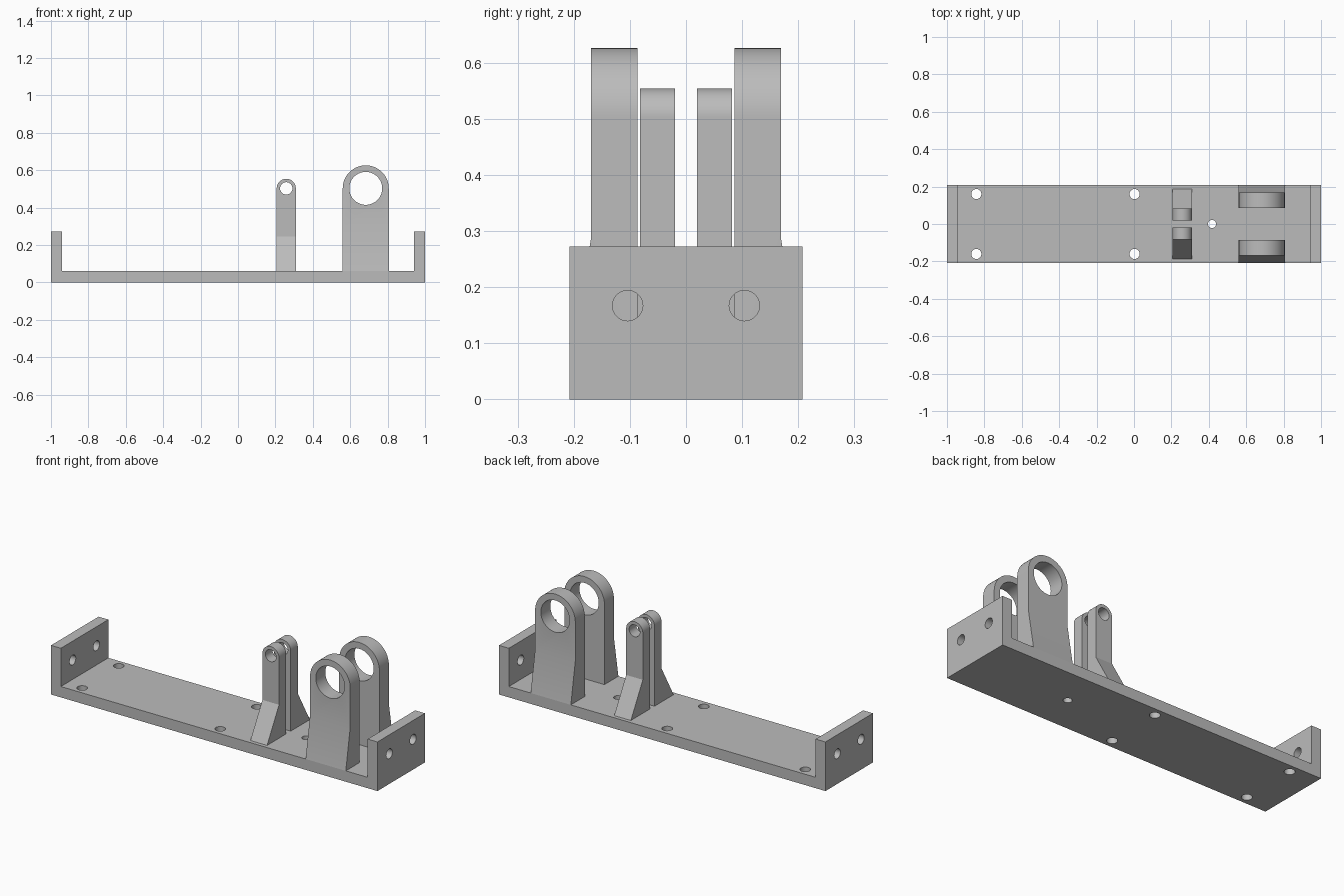
import bpy, bmesh, math
from mathutils import Vector

cube = bpy.data.objects.get("Cube")
if cube:
    bpy.data.objects.remove(cube, do_unlink=True)

# Single flat material
grey = bpy.data.materials.new("machined grey")
grey.use_nodes = True
grey.diffuse_color = (0.5, 0.5, 0.5, 1)
grey.node_tree.nodes["Principled BSDF"].inputs["Base Color"].default_value = grey.diffuse_color


def place(axis, a, b, depth):
    """Map a 2D profile point plus a depth along the axis to 3D."""
    return Vector({"x": (depth, a, b), "y": (a, depth, b), "z": (a, b, depth)}[axis])


def circle(a, b, r, n=64):
    return [(a + r * math.cos(2 * math.pi * i / n), b + r * math.sin(2 * math.pi * i / n))
            for i in range(n)]


def prism(name, profiles, axis, lo, hi):
    """Extrude closed 2D profiles along an axis into one object."""
    bm = bmesh.new()
    for pts in profiles:
        ends = [[bm.verts.new(place(axis, a, b, d)) for a, b in pts] for d in (lo, hi)]
        for ring in ends:
            bm.faces.new(ring)
        for i in range(len(pts)):
            j = (i + 1) % len(pts)
            bm.faces.new((ends[0][i], ends[0][j], ends[1][j], ends[1][i]))
    bmesh.ops.recalc_face_normals(bm, faces=bm.faces)
    mesh = bpy.data.meshes.new(name)
    bm.to_mesh(mesh)
    bm.free()
    mesh.materials.append(grey)
    obj = bpy.data.objects.new(name, mesh)
    bpy.context.collection.objects.link(obj)
    return obj


def activate(obj):
    bpy.ops.object.select_all(action="DESELECT")
    obj.select_set(True)
    bpy.context.view_layer.objects.active = obj


def combine(obj, tool, operation):
    """Apply a boolean and discard the tool object."""
    tool.hide_render = True
    mod = obj.modifiers.new("cut", "BOOLEAN")
    mod.operation, mod.solver, mod.object = operation, "EXACT", tool
    activate(obj)
    bpy.ops.object.modifier_apply(modifier=mod.name)
    bpy.data.objects.remove(tool, do_unlink=True)


def smooth(obj):
    activate(obj)
    bpy.ops.object.shade_smooth_by_angle(angle=math.radians(20))


HALF_W, FLOOR, WALL, WALL_TOP = 0.208, 0.06, 0.06, 0.272
EYE_Z = 0.503

# U-shaped channel: floor with two end walls
inner = 1 - WALL
channel = prism("base_channel", [[(-1, 0), (1, 0), (1, WALL_TOP), (inner, WALL_TOP), (inner, FLOOR),
                                  (-inner, FLOOR), (-inner, WALL_TOP), (-1, WALL_TOP)]],
                "y", -HALF_W, HALF_W)

# Mounting holes through the floor and the end walls
floor_holes = [circle(x, s * 0.16, 0.027, 48) for x in (-0.843, 0.003) for s in (-1, 1)]
floor_holes.append(circle(0.417, 0, 0.022, 48))
combine(channel, prism("floor_drill", floor_holes, "z", -0.1, 0.1), "DIFFERENCE")
wall_holes = [circle(s * 0.104, 0.167, 0.027, 48) for s in (-1, 1)]
combine(channel, prism("wall_drill", wall_holes, "x", -1.1, 1.1), "DIFFERENCE")
smooth(channel)


def lug(name, side, x, r, hole, y_in, y_out, y_foot, kink):
    """Rounded upright with an eye and an outward sloping foot."""
    n = 48
    arch = [(x - r, FLOOR), (x + r, FLOOR)]
    arch += [(x + r * math.cos(math.pi * i / n), EYE_Z + r * math.sin(math.pi * i / n))
             for i in range(n + 1)]
    body = prism(name, [arch], "y", -0.4, 0.4)
    flank = [(y_in, 0), (y_foot, 0), (y_foot, FLOOR), (y_out, kink), (y_out, 0.8), (y_in, 0.8)]
    combine(body, prism("flank", [[(side * y, z) for y, z in flank]], "x", x - 0.3, x + 0.3),
            "INTERSECT")
    combine(body, prism("eye_drill", [circle(x, EYE_Z, hole)], "y", -0.5, 0.5), "DIFFERENCE")
    smooth(body)


# Front and back pairs of uprights
for label, side in (("front", -1), ("back", 1)):
    lug(label + "_large_lug", side, 0.683, 0.123, 0.088, 0.086, 0.169, HALF_W, 0.288)
    lug(label + "_small_lug", side, 0.258, 0.051, 0.033, 0.02, 0.082, 0.187, 0.245)
